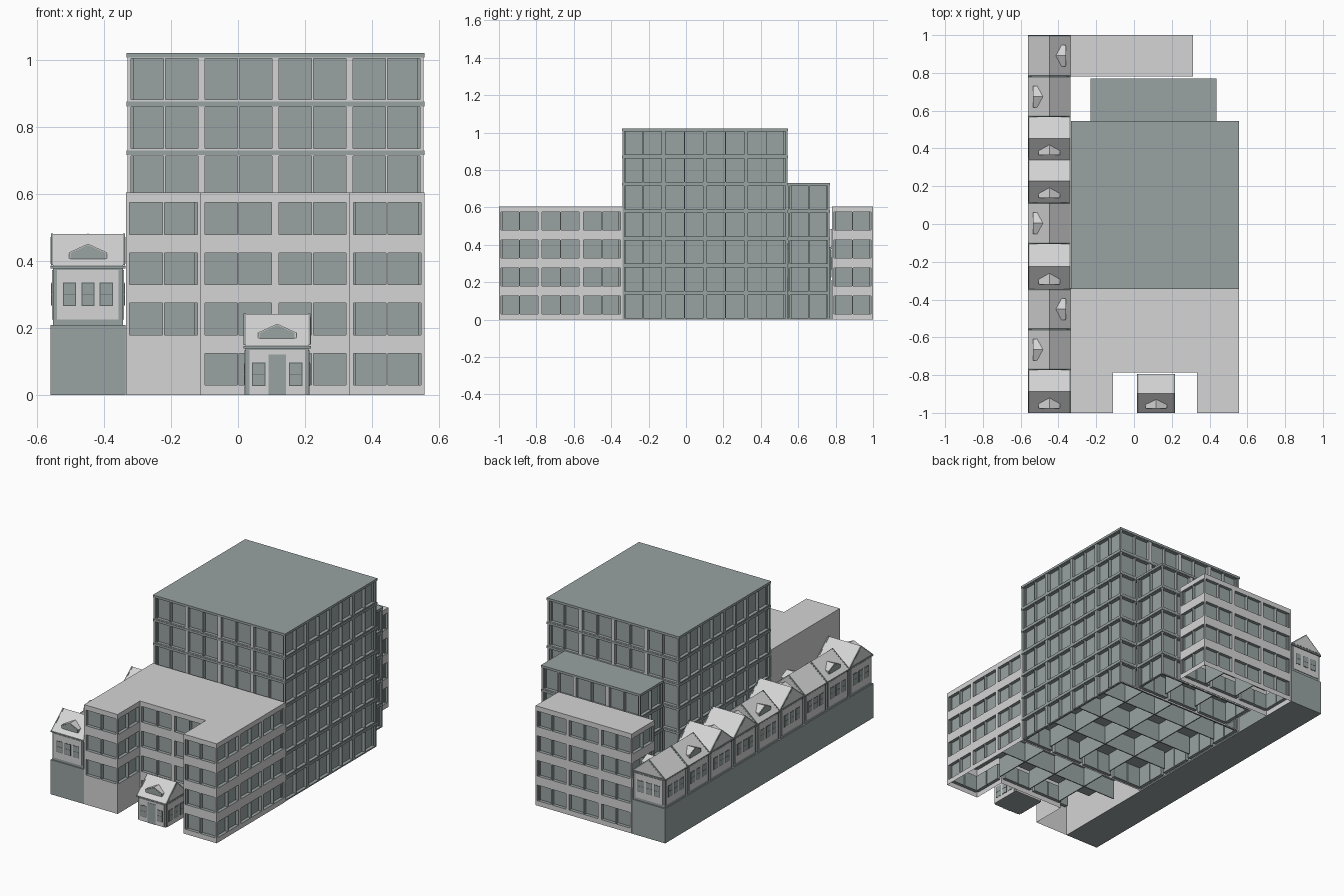
import bpy, bmesh, math
from mathutils import Matrix, Vector

cube = bpy.data.objects.get("Cube")
if cube:
    bpy.data.objects.remove(cube)


def material(name, rgb):
    m = bpy.data.materials.new(name)
    m.use_nodes = True
    m.diffuse_color = (*rgb, 1)
    m.node_tree.nodes["Principled BSDF"].inputs["Base Color"].default_value = (*rgb, 1)
    return m


MATS = [material("grey_teal", (0.32, 0.37, 0.365)),
        material("light_grey", (0.66, 0.66, 0.66)),
        material("dark_teal", (0.11, 0.13, 0.13))]
TEAL, LIGHT, DARK = range(3)


def finish(bm, name, recalc=True):
    if recalc:
        bmesh.ops.recalc_face_normals(bm, faces=bm.faces)
    me = bpy.data.meshes.new(name)
    bm.to_mesh(me)
    bm.free()
    for m in MATS:
        me.materials.append(m)
    ob = bpy.data.objects.new(name, me)
    bpy.context.collection.objects.link(ob)
    return ob


def prism(bm, pts, axis, a, b, mat, matrix=Matrix()):
    """Extrude a 2D outline along an axis from a to b."""
    def place(p, t):
        co = {"x": (t, *p), "y": (p[0], t, p[1]), "z": (*p, t)}[axis]
        return bm.verts.new(matrix @ Vector(co))
    lo = [place(p, a) for p in pts]
    hi = [place(p, b) for p in pts]
    n = len(pts)
    faces = [bm.faces.new(lo), bm.faces.new(hi)]
    for i in range(n):
        j = (i + 1) % n
        faces.append(bm.faces.new((lo[i], lo[j], hi[j], hi[i])))
    for f in faces:
        f.material_index = mat


def rect(x0, x1, y0, y1):
    return [(x0, y0), (x1, y0), (x1, y1), (x0, y1)]


def facade(name, p, q, height, rows, wall, pair=0.22, depth=0.02):
    """Wall from p to q with recessed windows in pairs."""
    p, q = Vector((*p, 0)), Vector((*q, 0))
    length = (q - p).length
    d = (q - p) / length
    out = Vector((d.y, -d.x, 0))
    count = max(1, round(length / pair))
    m = length / count
    us = [0]
    for i in range(count):
        us += [m * (i + t) for t in (0.05, 0.488, 0.512, 0.95)]
    us.append(length)
    zs = [0] + [z for r in rows for z in r] + [height]
    bm = bmesh.new()
    grid = [[bm.verts.new(p + d * u + Vector((0, 0, z))) for z in zs] for u in us]
    holes = []
    for i in range(len(us) - 1):
        for j in range(len(zs) - 1):
            f = bm.faces.new((grid[i][j], grid[i + 1][j], grid[i + 1][j + 1], grid[i][j + 1]))
            f.material_index = wall
            if i % 2 and j % 2:
                holes.append(f)
    if holes:
        panes = bmesh.ops.extrude_discrete_faces(bm, faces=holes)["faces"]
        bmesh.ops.translate(bm, vec=-out * depth, verts=list({v for f in panes for v in f.verts}))
    # panes and reveals lie behind the wall plane
    bm.normal_update()
    for f in bm.faces:
        if (f.calc_center_median() - p).dot(out) < -depth / 4:
            f.material_index = TEAL
    finish(bm, name, False)


def cells(name, x0, x1, y0, y1):
    """Ground floor ceiling and partitions inside a block."""
    bm = bmesh.new()
    prism(bm, rect(x0, x1, y0, y1), "z", 0.138, 0.144, TEAL)
    for k in range(1, round((x1 - x0) / 0.2)):
        x = x0 + 0.22 * k
        prism(bm, rect(x, x + 0.006, y0, y1), "z", 0.02, 0.138, TEAL)
    for k in range(1, round((y1 - y0) / 0.2)):
        y = y0 + 0.22 * k
        prism(bm, rect(x0, x1, y, y + 0.006), "z", 0.02, 0.138, TEAL)
    finish(bm, name)


# Low wings: light walls with bands of windows
WING_TOP = 0.605
WING_ROWS = [(0.03 + 0.15 * k, 0.125 + 0.15 * k) for k in range(4)]


def wing(name, outline, blank=(), no_ground=()):
    for i, p in enumerate(outline):
        rows = [] if i in blank else WING_ROWS[1:] if i in no_ground else WING_ROWS
        facade(f"{name}_wall_{i}", p, outline[(i + 1) % len(outline)], WING_TOP, rows, LIGHT)
    bm = bmesh.new()
    prism(bm, outline, "z", WING_TOP - 0.006, WING_TOP, LIGHT)
    finish(bm, name + "_roof")


wing("front_wing", [(-0.335, -1), (-0.11, -1), (-0.11, -0.785), (0.333, -0.785), (0.333, -1),
                    (0.557, -1), (0.557, -0.34), (-0.335, -0.34)], blank=(7,), no_ground=(0, 1))
wing("rear_wing", rect(-0.335, 0.312, 0.78, 1))
cells("front_wing_cells", -0.3, 0.53, -0.76, -0.36)
cells("rear_wing_cells", -0.3, 0.28, 0.81, 0.97)

# Tower and lower rear block: window grid with floor slabs
STOREY = 0.1457


def tower(name, x0, x1, y0, y1, storeys):
    rows = [(STOREY * k + 0.008, STOREY * (k + 1) - 0.014) for k in range(storeys)]
    outline = rect(x0, x1, y0, y1)
    for i, p in enumerate(outline):
        facade(f"{name}_wall_{i}", p, outline[(i + 1) % 4], STOREY * storeys, rows,
               TEAL if i % 2 else LIGHT)
    bm = bmesh.new()
    e = 0.003
    for k in range(1, storeys + 1):
        prism(bm, rect(x0 - e, x1 + e, y0 - e, y1 + e), "z", STOREY * k - 0.012, STOREY * k + 0.002, TEAL)
    finish(bm, name + "_slabs")
    cells(name + "_cells", x0 + 0.03, x1 - 0.03, y0 + 0.03, y1 - 0.03)


tower("tower", -0.33, 0.554, -0.34, 0.542, 7)
tower("rear_block", -0.228, 0.434, 0.545, 0.768, 5)


# Small gabled houses
def house(name, cx, cy, w, d, turn, bottom, eave, door=False):
    bm = bmesh.new()
    spin = Matrix.Translation((cx, cy, 0)) @ Matrix.Rotation(turn * math.pi / 2, 4, "Z")
    hw, hd, gap, rise = w / 2, d / 2, 0.007, 0.095
    prism(bm, rect(gap - hw, hw - gap, gap - hd, hd - gap), "z", bottom, eave, TEAL, spin)
    # eave trim, roof and barge boards
    prism(bm, rect(-hw, hw, -hd, hd), "z", eave - 0.008, eave, TEAL, spin)
    gable = [(-hd, eave), (hd, eave), (0, eave + rise)]
    prism(bm, gable, "x", 0.007 - hw, hw - 0.007, LIGHT, spin)
    for s in (-1, 1):
        prism(bm, [(y * 0.99, z + 0.002) for y, z in gable], "x", s * (hw - 0.008), s * (hw - 0.001), TEAL, spin)
        inner = [(y * 0.84, eave + 0.006 + (z - eave) * 0.84) for y, z in gable]
        prism(bm, inner, "x", s * (hw - 0.002), s * hw, LIGHT, spin)
    # dormer on one slope
    def dormer(k, y0, y1, mat):
        b = eave + 0.02
        pts = [(-0.057 * k, b), (0.057 * k, b), (0.057 * k, b + 0.02 * k), (0, b + 0.046 * k), (-0.057 * k, b + 0.02 * k)]
        prism(bm, pts, "y", y0 - hd, y1 - hd, mat, spin)
    dormer(1, 0.026, 0.092, LIGHT)
    dormer(0.92, 0.024, 0.03, TEAL)
    # wall panels and windows on every side
    for side in range(4):
        m = spin @ Matrix.Rotation(side * math.pi / 2, 4, "Z")
        face, half = (hw, hd) if side % 2 else (hd, hw)

        def plate(u, r, z0, z1, out, mat):
            prism(bm, rect(u - r, u + r, -face + gap - out, -face + gap + 0.001), "z", z0, z1, mat, m)
        plate(0, half * 0.82, max(0, eave - 0.16), eave - 0.012, 0.003, LIGHT)
        for u in (-0.055, 0, 0.055):
            if door and side == 0 and u == 0:
                plate(0, 0.026, 0, eave - 0.025, 0.005, TEAL)
                continue
            lo, hi = eave - 0.12, eave - 0.05
            plate(u, 0.02, lo, hi, 0.004, DARK)
            mid = (lo + hi) / 2
            for z in (lo + 0.003, mid + 0.001):
                plate(u, 0.017, z, z + 0.031, 0.005, TEAL)
    finish(bm, name)


# Row of houses on a long solid base; turn sets which way each dormer looks
edges = [-1, -0.772, -0.558, -0.344, -0.105, 0.113, 0.34, 0.567, 0.782, 1]
turns = [0, -1, 1, 0, -1, 0, 0, -1, 1]
bm = bmesh.new()
prism(bm, rect(-0.56, -0.336, -1, 1), "z", 0, 0.21, TEAL)
finish(bm, "row_base")
for i, turn in enumerate(turns):
    span, mid = edges[i + 1] - edges[i], (edges[i] + edges[i + 1]) / 2
    w, d = (span, 0.224) if turn else (0.224, span)
    house(f"row_house_{i}", -0.448, mid, w, d, turn, 0.2, 0.386)

# Entrance pavilion in the front recess
house("entrance_house", 0.117, -0.897, 0.202, 0.206, 0, 0, 0.147, door=True)
